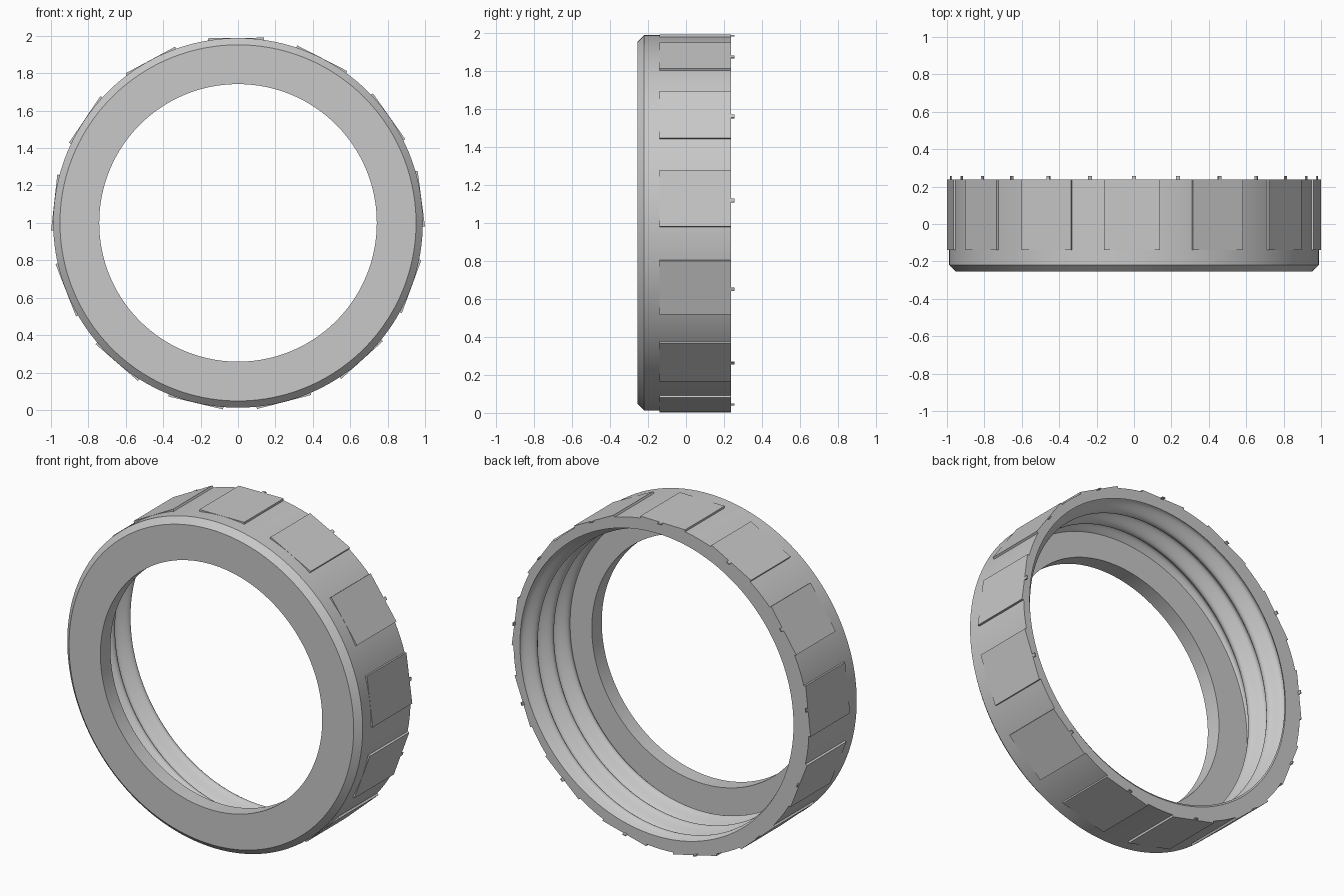
import bpy
import bmesh
import math
from mathutils import Matrix, Vector

CENTRE_Z = 1.0
BACK_Y = 0.237
FLANGE_Y = -0.16                # inner face of the front flange
COUNT = 13                      # grip pads and rim nubs around the ring
STEP = 2 * math.pi / COUNT

old = bpy.data.objects.get("Cube")
if old:
    bpy.data.objects.remove(old, do_unlink=True)

grey = bpy.data.materials.new("light_grey")
grey.use_nodes = True
colour = (0.58, 0.58, 0.58, 1)
grey.diffuse_color = colour
grey.node_tree.nodes["Principled BSDF"].inputs["Base Color"].default_value = colour


def ring_point(radius, y, angle):
    """Point on the ring; the angle runs from the top towards +x."""
    return Vector((radius * math.sin(angle), y, CENTRE_Z + radius * math.cos(angle)))


def thread_radius(y, angle, pitch=0.155, middle=0.915, depth=0.03):
    """Rounded helical thread, with a crest meeting the rim on the -x side."""
    turn = (angle - 1.5 * math.pi) / (2 * math.pi)
    return middle - depth * math.cos(2 * math.pi * ((y - BACK_Y) / pitch - turn))


def finish(name, bm):
    bmesh.ops.recalc_face_normals(bm, faces=bm.faces[:])
    mesh = bpy.data.meshes.new(name)
    bm.to_mesh(mesh)
    bm.free()
    mesh.materials.append(grey)
    obj = bpy.data.objects.new(name, mesh)
    bpy.context.scene.collection.objects.link(obj)
    return obj


# Collar: flange, chamfer and outer wall, with the thread shaped into the inner wall
def build_collar(segments=160, wall_steps=64):
    outside = [(0.742, FLANGE_Y), (0.742, -0.255), (0.952, -0.255),
               (0.988, -0.22), (0.988, BACK_Y)]
    wall = [BACK_Y + (FLANGE_Y - BACK_Y) * i / wall_steps for i in range(wall_steps + 1)]
    bm = bmesh.new()
    loops = []
    for k in range(segments):
        angle = 2 * math.pi * k / segments
        section = outside + [(thread_radius(y, angle), y) for y in wall]
        loops.append([bm.verts.new(ring_point(r, y, angle)) for r, y in section])
    for a, b in zip(loops, loops[1:] + loops[:1]):
        for i in range(len(a)):
            bm.faces.new((a[i - 1], a[i], b[i], b[i - 1]))
    collar = finish("threaded_collar", bm)
    bpy.ops.object.select_all(action="DESELECT")
    collar.select_set(True)
    bpy.context.view_layer.objects.active = collar
    bpy.ops.object.shade_smooth_by_angle(angle=math.radians(28))


# Blocks repeated around the ring, given by radial, depth and width limits
def build_blocks(name, inner, outer, y0, y1, width, turn):
    bm = bmesh.new()
    for k in range(COUNT):
        spin = Matrix.Rotation(k * STEP + turn, 4, "Y")
        place = Matrix.Translation((0, (y0 + y1) / 2, (inner + outer) / 2))
        size = Matrix.Diagonal((width, y1 - y0, outer - inner, 1))
        lift = Matrix.Translation((0, 0, CENTRE_Z))
        bmesh.ops.create_cube(bm, size=1, matrix=lift @ spin @ place @ size)
    finish(name, bm)


build_collar()
build_blocks("grip_pads", 0.965, 0.9887, -0.14, BACK_Y, 0.3, math.radians(-0.6))
build_blocks("rim_nubs", 0.982, 0.9885, BACK_Y - 0.01, 0.256, 0.02, 0)
